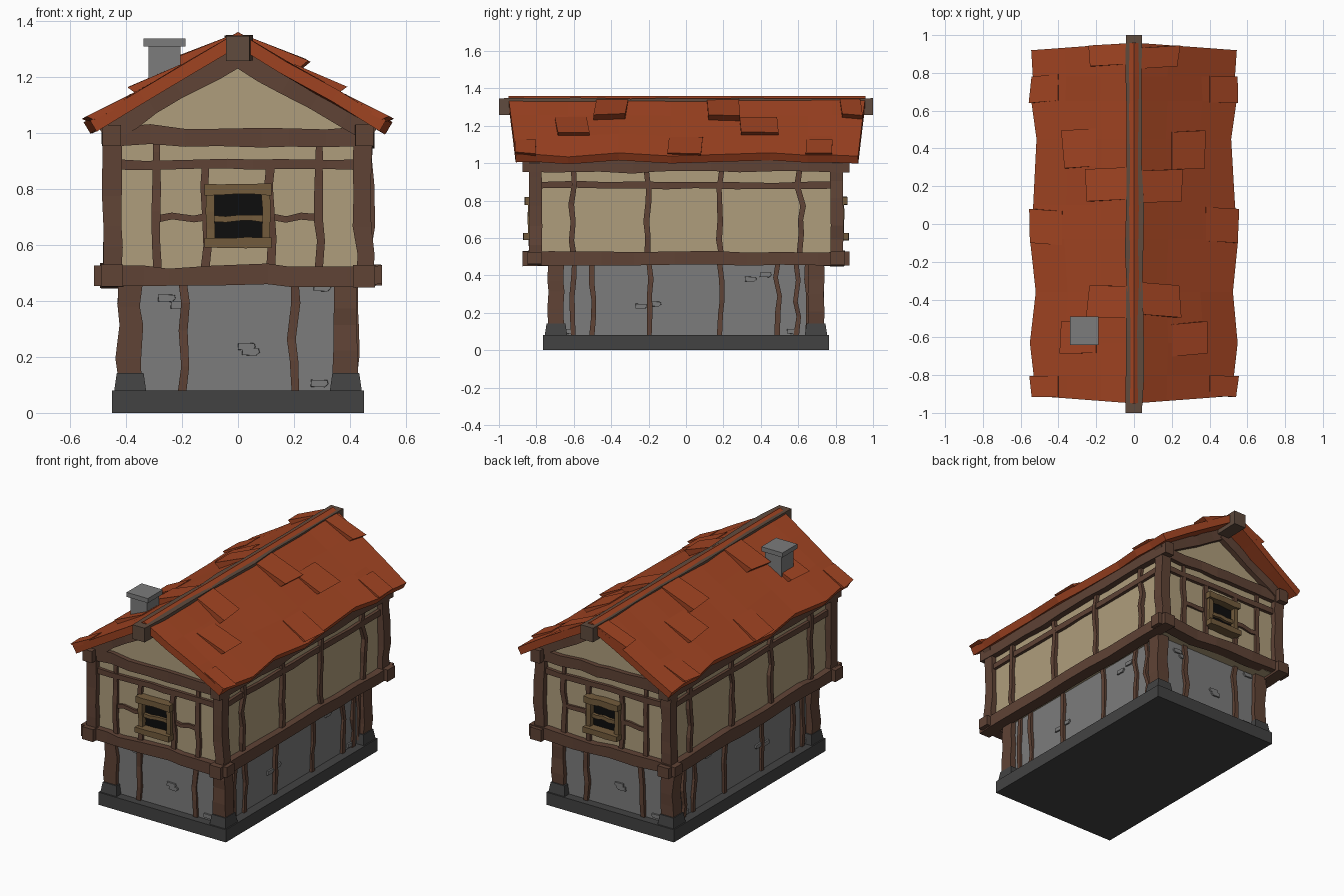
import bpy, bmesh, random
from mathutils import Vector as V

if "Cube" in bpy.data.objects:
    bpy.data.objects.remove(bpy.data.objects["Cube"])

random.seed(4)


def mat(name, *c):
    m = bpy.data.materials.new(name)
    m.diffuse_color = (*c, 1)
    m.use_nodes = True
    m.node_tree.nodes["Principled BSDF"].inputs["Base Color"].default_value = m.diffuse_color
    return m


WOOD = mat("dark timber", 0.115, 0.056, 0.036)
RIDGE = mat("ridge timber", 0.115, 0.07, 0.048)
TAN = mat("window timber", 0.17, 0.105, 0.045)
PLASTER = mat("plaster", 0.43, 0.34, 0.2)
TILE = mat("roof tile", 0.36, 0.058, 0.016)
STONE = mat("stone", 0.2, 0.2, 0.2)
DARK = mat("dark stone", 0.055, 0.055, 0.055)
BLACK = mat("dark opening", 0.004, 0.004, 0.004)


def make(name, verts, faces, m, recalc=True):
    bm = bmesh.new()
    vs = [bm.verts.new(v) for v in verts]
    for f in faces:
        bm.faces.new([vs[i] for i in f])
    if recalc:
        bmesh.ops.recalc_face_normals(bm, faces=bm.faces)
    me = bpy.data.meshes.new(name)
    bm.to_mesh(me)
    bm.free()
    me.materials.append(m)
    ob = bpy.data.objects.new(name, me)
    bpy.context.collection.objects.link(ob)
    return ob


def loft(name, rings, m):
    """Closed solid through a list of equal-sized rings."""
    k = len(rings[0])
    faces = [tuple(range(k)), tuple(range((len(rings) - 1) * k, len(rings) * k))]
    for r in range(len(rings) - 1):
        for i in range(k):
            j = (i + 1) % k
            faces.append((r * k + i, r * k + j, r * k + k + j, r * k + k + i))
    return make(name, [v for r in rings for v in r], faces, m)


def box(name, x0, x1, y0, y1, z0, z1, m, taper=1.0):
    cx, cy = (x0 + x1) / 2, (y0 + y1) / 2
    rings = []
    for z, t in ((z0, 1), (z1, taper)):
        rings.append([(cx + (x - cx) * t, cy + (y - cy) * t, z)
                      for x, y in ((x0, y0), (x1, y0), (x1, y1), (x0, y1))])
    return loft(name, rings, m)


def beam(name, a, b, w, t, out, m=WOOD, n=5, j=0.008):
    """Hand-hewn beam: w across the wall, t along the outward direction."""
    a, b, out = V(a), V(b), V(out)
    side = (b - a).normalized().cross(out)
    rings = []
    for i in range(n + 1):
        inner = 0 < i < n
        f = i / n + (random.uniform(-.25, .25) / n if inner else 0)
        k = j if inner else j * .3
        c = a.lerp(b, f) + side * random.uniform(-k, k) + out * random.uniform(-k, k) * .5
        hw, ht = w / 2 * random.uniform(.88, 1.1), t / 2
        rings.append([c + side * (p * hw) + out * (q * ht)
                      for p, q in ((-1, -1), (1, -1), (1, 1), (-1, 1))])
    return loft(name, rings, m)


def wall(s, axis):
    """Map (along, height, outward) to world for an end or side wall."""
    if axis == 'y':
        return (lambda u, z, d: (u, s * d, z)), (0, s, 0)
    return (lambda u, z, d: (s * d, u, z)), (s, 0, 0)


# Plinth, stone storey and plastered gabled storey
box("plinth", -.45, .45, -.765, .765, 0, .08, DARK)
box("stone_walls", -.39, .39, -.71, .71, .08, .48, STONE)
gable = [(-.445, .465), (.445, .465), (.445, 1.03), (0, 1.29), (-.445, 1.03)]
loft("plaster_walls", [[(x, y, z) for x, z in gable] for y in (-.805, .805)], PLASTER)

# Corner posts and their footings
for sx in (-1, 1):
    for sy in (-1, 1):
        x, y = sx * .385, sy * .695
        box("post_footing", x - .057, x + .057, y - .06, y + .06, .08, .142, DARK, .84)
        beam("lower_post", (x, y, .12), (x, y, .48), .085, .085, (0, sy, 0), n=4)
        x, y = sx * .45, sy * .805
        beam("upper_post", (x, y, .48), (x, y, 1.0), .065, .068, (0, sy, 0), n=5)


def bricks(P, spots, d):
    for u, z in spots:
        c = [(-.032, -.012), (.02, -.014), (.034, -.002), (.03, .012), (-.03, .014)]
        loft("loose_brick", [[P(u + p * k, z + q * k, e) for p, q in c]
                             for e, k in ((d - .01, 1), (d + .01, .93))], STONE)


# End walls: timbers, gable rafters and window
for s in (-1, 1):
    P, o = wall(s, 'y')
    m = -s                              # rear wall is the front turned round
    B = lambda nm, u0, z0, u1, z1, d, w, t, mm=WOOD, n=5, j=.008: beam(
        nm, P(m * u0, z0, d), P(m * u1, z1, d), w, t, o, mm, n, j)
    B("end_sill", -.515, .492, .515, .492, .81, .068, .075, n=7)
    B("end_tie_beam", -.44, .988, .44, .988, .805, .07, .06, n=7)
    B("end_rail", -.43, .887, .43, .887, .808, .035, .034, n=7, j=.005)
    for u in (-.29, -.115, .115, .29):
        B("end_stud", u, .52, u, .88, .808, .03, .03, n=4)
    for u in (-.29, .29):
        B("end_short_stud", u, .89, u, .97, .806, .024, .026, n=2, j=.003)
        k = 1 if u > 0 else -1
        B("end_short_rail", u, .695, .11 * k, .70, .806, .026, .026, n=3)
        B("gable_rafter", .48 * k, .99, 0, 1.272, .81, .066, .06, n=5, j=.006)
    for u in (-.2, .2):
        B("lower_end_stud", u, .08, u, .47, .71, .03, .03, n=4, j=.016)
    box("window_opening", -.09, .09, *sorted((s * .78, s * .812)), .6, .8, BLACK)
    for u in (-.099, .099):
        B("window_jamb", u, .61, u, .79, .825, .03, .04, TAN, 3, .004)
    B("window_lintel", -.12, .798, .12, .798, .832, .04, .06, TAN, 4, .004)
    B("window_sill", -.12, .607, .12, .607, .835, .036, .07, TAN, 3, .002)
    B("window_bar", -.09, .693, .09, .693, .818, .024, .024, TAN, 4, .006)
    bricks(P, [(m * u, z) for u, z in
               ((-.255, .41), (-.21, .385), (.03, .237), (.045, .218), (.3, .447), (.29, .105))], .71)

# Long side walls
for s in (-1, 1):
    P, o = wall(s, 'x')
    B = lambda nm, u0, z0, u1, z1, d, w, t, n=5, j=.008: beam(
        nm, P(u0, z0, d), P(u1, z1, d), w, t, o, WOOD, n, j)
    B("side_sill", -.875, .49, .875, .49, .45, .075, .078, n=9)
    B("side_wall_plate", -.875, .99, .875, .99, .452, .075, .065, n=9)
    B("side_rail", -.79, .882, .79, .882, .448, .036, .034, n=9, j=.005)
    for u in (-.6, -.21, .19, .61):
        B("side_stud", u, .51, u, .97, .448, .03, .036, n=5, j=.016)
    for u in (-.6, -.5, -.2, .18, .49, .59, .65):
        B("lower_side_stud", u, .08, u, .47, .39, .027, .03, n=4, j=.014)
    bricks(P, [(-.24, .235), (-.165, .247), (.345, .38), (.425, .403),
               (.57, .1), (-.625, .1)], .39)

# Roof slopes with uneven eaves
ys = [-.91, -.8, -.63, -.36, -.08, .1, .45, .65, .78, .92]
eave = [.53, .53, .55, .522, .55, .535, .515, .542, .535, .545]


def R(s, x, y, h=0):
    return (s * (x + .508 * h), y, 1.36 - .59 * x + .861 * h)


for s in (-1, 1):
    verts = []
    for y, e in zip(ys, eave):
        for f in (0, .33, .67, 1):
            h = random.uniform(-.004, .004) if f else 0
            grow = .04 * (1 - f) if abs(y) > .9 else 0
            verts.append(R(s, e * f, y + (grow if y > 0 else -grow), h))
    faces = []
    for i in range(len(ys) - 1):
        for k in range(3):
            q = (i * 4 + k, i * 4 + k + 1, i * 4 + k + 5, i * 4 + k + 4)
            faces.append(q if s > 0 else q[::-1])
    roof = make("roof_slope", verts, faces, TILE, recalc=False)
    md = roof.modifiers.new("thickness", 'SOLIDIFY')
    md.thickness, md.offset = .046, -1

    # Lifted shingles: (upper x, lower x, centre y, width, lift)
    for x0, x1, y, w, lift in (
            (.03, .22, .89, .11, .034), (.03, .235, .205, .17, .04), (.03, .225, -.41, .17, .04),
            (.2, .365, .395, .2, .024), (.2, .375, -.6, .17, .03),
            (.4, .542, .71, .14, .016), (.38, .545, -.01, .18, .016), (.4, .54, -.86, .11, .016)):
        d, a = random.uniform(-.02, .02), w / 2
        sk = random.uniform(-.012, .012)
        top = [R(s, x0, y - a + d, .004), R(s, x0, y + a + d, .004),
               R(s, x1 + sk, y + a, lift), R(s, x1 - sk, y - a, lift)]
        low = [R(s, x0, y - a + d, -.02), R(s, x0, y + a + d, -.02),
               R(s, x1 + sk - .015, y + a, -.008), R(s, x1 - sk - .015, y - a, -.008)]
        loft("lifted_shingle", [top, low], TILE)

# Ridge beam
beam("ridge_beam", (0, -1, 1.302), (0, 1, 1.302), .09, .09, (0, 0, 1), RIDGE, 9, .006)

# Chimney
box("chimney_shaft", -.32, -.205, -.625, -.505, 1.1, 1.315, STONE)
box("chimney_cap", -.338, -.188, -.64, -.49, 1.308, 1.337, STONE)
